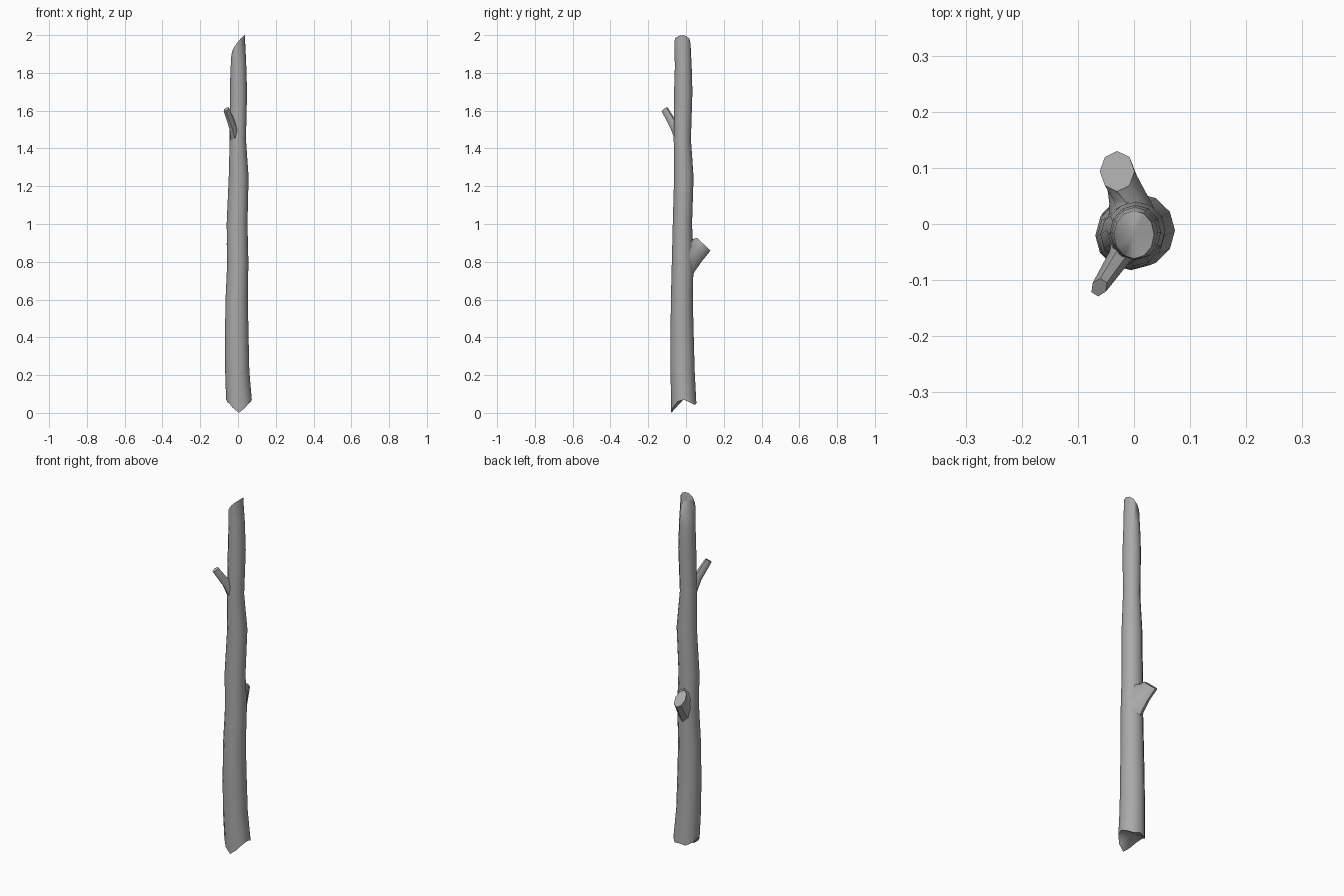
import bpy, bmesh, math
from mathutils import Vector

if "Cube" in bpy.data.objects:
    bpy.data.objects.remove(bpy.data.objects["Cube"])

bark = bpy.data.materials.new("bark")
bark.diffuse_color = (0.4, 0.4, 0.4, 1)
bark.use_nodes = True
bark.node_tree.nodes["Principled BSDF"].inputs["Base Color"].default_value = bark.diffuse_color


def loft(name, rings, angle, start_tip=None, end_tip=None):
    """Skin a list of rings; ends are fans to a tip point or flat caps."""
    bm = bmesh.new()
    loops = [[bm.verts.new(p) for p in r] for r in rings]
    n = len(loops[0])
    for lo, hi in zip(loops, loops[1:]):
        for i in range(n):
            j = (i + 1) % n
            bm.faces.new((lo[i], lo[j], hi[j], hi[i]))
    for loop, tip in ((loops[0][::-1], start_tip), (loops[-1], end_tip)):
        if tip is None:
            bm.faces.new(loop)
        else:
            c = bm.verts.new(tip)
            for i in range(n):
                bm.faces.new((loop[i], loop[(i + 1) % n], c))
    bmesh.ops.recalc_face_normals(bm, faces=bm.faces)
    me = bpy.data.meshes.new(name)
    bm.to_mesh(me)
    bm.free()
    me.materials.append(bark)
    ob = bpy.data.objects.new(name, me)
    bpy.context.collection.objects.link(ob)
    bpy.context.view_layer.objects.active = ob
    ob.select_set(True)
    bpy.ops.object.shade_smooth_by_angle(angle=math.radians(angle))
    ob.select_set(False)
    return ob


def ring(c, u, v, n):
    """Elliptical ring around c with half-axis vectors u and v."""
    c, u, v = Vector(c), Vector(u), Vector(v)
    return [c + u * math.cos(math.tau * i / n) + v * math.sin(math.tau * i / n)
            for i in range(n)]


# Trunk: z, x min, x max, y min, y max of each section
SIDES = 12
sections = [
    (0.07, -0.063, 0.073, -0.078, 0.055),
    (0.22, -0.068, 0.060, -0.082, 0.046),
    (0.40, -0.069, 0.056, -0.082, 0.041),
    (0.60, -0.066, 0.052, -0.080, 0.036),
    (0.80, -0.057, 0.055, -0.075, 0.040),
    (1.00, -0.060, 0.050, -0.070, 0.032),
    (1.25, -0.049, 0.056, -0.063, 0.040),
    (1.45, -0.044, 0.042, -0.065, 0.026),
    (1.70, -0.043, 0.048, -0.063, 0.034),
    (1.86, -0.040, 0.043, -0.059, 0.030),
    (1.95, -0.036, 0.036, -0.062, 0.024),
]
trunk = [ring(((x0 + x1) / 2, (y0 + y1) / 2, z),
              ((x1 - x0) / 2, 0, 0), (0, (y1 - y0) / 2, 0), SIDES)
         for z, x0, x1, y0, y1 in sections]
# Ragged break at the foot and slanted cut at the head
foot = [0.07, 0.055, 0.042, 0.05, 0.042, 0.055, 0.07, 0.06, 0.028, 0.0, 0.028, 0.06]
head = [2.0, 1.995, 1.98, 1.955, 1.93, 1.905, 1.885, 1.915, 1.94, 1.965, 1.985, 1.995]
for i in range(SIDES):
    trunk[0][i].z = foot[i]
    trunk[-1][i].z = head[i]
    trunk[-2][i].z -= 0.05 * (1 - math.cos(math.tau * i / SIDES)) / 2
loft("trunk", trunk, 70, (0.0, -0.01, 0.075), (0.0, -0.02, 1.962))

# Thick broken branch at the back, flared where it leaves the trunk
loft("broken_branch", [
    ring((0.0, 0.0, 0.83), (0.046, 0, 0), (0, -0.015, 0.14), 8),
    ring((-0.006, 0.037, 0.838), (0.038, 0, 0), (0, -0.008, 0.092), 8),
    ring((-0.014, 0.060, 0.860), (0.033, 0, 0), (0, -0.022, 0.06), 8),
    ring((-0.03, 0.094, 0.893), (0.031, 0, 0), (0, -0.036, 0.034), 8),
], 42)

# Thin twig at the front left
d = Vector((-0.045, -0.07, 0.13)).normalized()
side = d.cross(Vector((0, 0, 1))).normalized()
up = side.cross(d)
loft("twig", [
    ring((-0.012, -0.028, 1.45), side * 0.028, up * 0.032, 6),
    ring((-0.027, -0.060, 1.515), side * 0.020, up * 0.025, 6),
    ring((-0.062, -0.113, 1.607), side * 0.014, up * 0.020, 6),
], 62)
